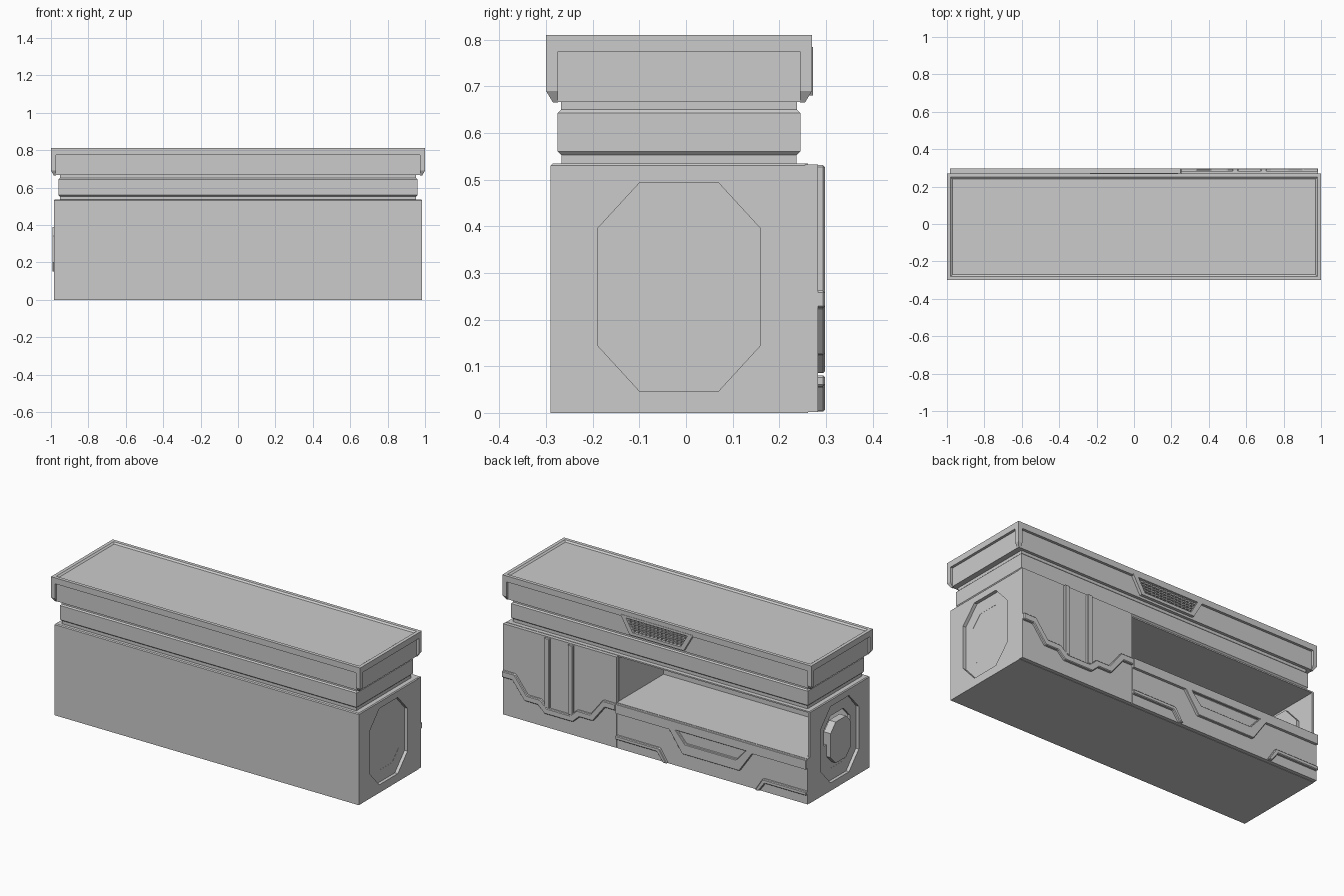
import bpy, bmesh

if "Cube" in bpy.data.objects:
    bpy.data.objects.remove(bpy.data.objects["Cube"])

CY = -0.015   # centre line of the cabinet in y
DX, LX = 0.6175, -0.3675   # centres of the door half and of the low panel half


def finish(name, bm, bevel=0.0):
    bmesh.ops.recalc_face_normals(bm, faces=bm.faces)
    me = bpy.data.meshes.new(name)
    bm.to_mesh(me)
    bm.free()
    ob = bpy.data.objects.new(name, me)
    bpy.context.collection.objects.link(ob)
    if bevel:
        m = ob.modifiers.new("bevel", 'BEVEL')
        m.width, m.segments, m.limit_method = bevel, 1, 'ANGLE'
    return ob


def loft(name, rings, bevel=0.0):
    """Stack of rectangles (x0, x1, y0, y1, z) joined into a solid."""
    bm = bmesh.new()
    loops = [[bm.verts.new(p) for p in ((a, c, z), (b, c, z), (b, d, z), (a, d, z))]
             for a, b, c, d, z in rings]
    for lo, hi in zip(loops, loops[1:]):
        for i in range(4):
            j = (i + 1) % 4
            bm.faces.new((lo[i], lo[j], hi[j], hi[i]))
    bm.faces.new(loops[0])
    bm.faces.new(loops[-1])
    return finish(name, bm, bevel)


def box(name, x0, x1, y0, y1, z0, z1, bevel=0.0):
    return loft(name, [(x0, x1, y0, y1, z0), (x0, x1, y0, y1, z1)], bevel)


def prism(name, pts, a, b, axis='y', bevel=0.0):
    """Outline extruded from a to b along y (points x,z) or x (points y,z)."""
    bm = bmesh.new()
    put = (lambda p, t: (p[0], t, p[1])) if axis == 'y' else (lambda p, t: (t, p[0], p[1]))
    A = [bm.verts.new(put(p, a)) for p in pts]
    B = [bm.verts.new(put(p, b)) for p in pts]
    n = len(pts)
    for i in range(n):
        bm.faces.new((A[i], A[(i + 1) % n], B[(i + 1) % n], B[i]))
    bm.faces.new(A)
    bm.faces.new(B)
    return finish(name, bm, bevel)


def cut(ob, cutter):
    m = ob.modifiers.new("cut", 'BOOLEAN')
    m.operation, m.solver, m.object = 'DIFFERENCE', 'EXACT', cutter
    bpy.context.view_layer.objects.active = ob
    bpy.ops.object.modifier_apply(modifier=m.name)
    bpy.data.objects.remove(cutter)


def octagon(w, h, fw, fh, cz=0.27):
    q = [(fw, h), (w, fh), (w, -fh), (fw, -h), (-fw, -h), (-w, -fh), (-w, fh), (-fw, h)]
    return [(CY + y, cz + z) for y, z in q]


def mirrored(cx, half):
    """Half outline (dx, z) mirrored about x = cx into a full path."""
    return [(cx + d, z) for d, z in half] + [(cx - d, z) for d, z in reversed(half)]


# Cabinet body with shelf opening and stepped octagon recesses in both ends
body = loft("cabinet_body", [(-.985, .985, -.29, .262, 0), (-.985, .985, -.29, .262, .53),
                             (-.98, .98, -.285, .262, .535)])
cut(body, box("shelf_cutter", -.972, .25, -.15, .4, .268, .527))
for s, disc in ((-1, .992), (1, .975)):
    cut(body, prism("recess_cutter", octagon(.175, .223, .085, .125), s * .965, s * 1.1, 'x'))
    # solid wall behind the recess keeps the thin shelf end closed
    ring = prism("end_backing", octagon(.18, .228, .09, .13), s * .93, s * .966, 'x')
    cut(ring, prism("ring_cutter", octagon(.12, .153, .06, .09), s * .95, s * 1.1, 'x'))
    if s < 0:
        cut(ring, box("ring_shelf_cutter", -.95, -.9, -.15, .4, .268, .527))
    prism("end_disc", octagon(.095, .12, .048, .07), s * .949, s * (disc if s < 0 else .958), 'x')

# Stepped neck between body and worktop
loft("neck", [(-x, x, CY - y, CY + y, z) for x, y, z in (
    (.953, .252, .53), (.953, .252, .553), (.96, .26, .56), (.96, .26, .643),
    (.953, .253, .65), (.953, .253, .67))])

# Worktop: recessed core, rim with sunk top, chamfered corner posts
box("worktop_core", -.985, .985, CY - .27, CY + .27, .667, .78)
loft("worktop_rim", [(-1, 1, -.30, .27, .775), (-1, 1, -.30, .27, .81),
                     (-.98, .98, -.28, .25, .81), (-.97, .97, -.27, .24, .802)])
for sx in (-1, 1):
    for sy in (-1, 1):
        def ring(out, z):
            xs = sorted((sx * .974, sx * out))
            ys = sorted((CY + sy * .259, CY + sy * (out - .715)))
            return (*xs, *ys, z)
        loft("corner_post", [ring(.985, .665), ring(1, .69), ring(1, .778)])

# Vent grille at the back of the worktop
frame = prism("vent_frame", mirrored(0, [(.235, .785), (.175, .68)]), .25, .272)
cut(frame, prism("vent_cutter", mirrored(0, [(.198, .772), (.155, .697)]), .256, .3))
for i in range(1, 5):
    z = .697 + i * .015
    w = .155 + (z - .697) * .57
    box("vent_slat", -w, w, .25, .264, z - .002, z + .002)
for i in range(-7, 8):
    x = i * .025
    z0 = max(.697, .697 + (abs(x) - .155) / .57)
    box("vent_bar", x - .002, x + .002, .25, .264, z0, .772)

# Back plates
P, T = .283, .298
box("low_panel", -.985, .248, .255, P, .002, .268)
box("door_panel", .252, .985, .255, P, .002, .533)

# Low panel band with dropped centre and trapezoid recess
band = prism("low_band", mirrored(LX, [(.6175, .266), (.6175, .21), (.27, .21), (.185, .088)])[:],
             .27, T)
cut(band, prism("band_cutter", mirrored(LX, [(.225, .215), (.165, .148)]), P + .001, .4))
m = band.modifiers.new("bevel", 'BEVEL')
m.width, m.segments, m.limit_method = .004, 1, 'ANGLE'

# Low corner trims
for s in (-1, 1):
    pts = [(.6175, .08), (.335, .08), (.285, .003), (.31, .003), (.35, .057), (.6175, .057)]
    prism("low_trim", [(LX + s * d, z) for d, z in pts], .27, T, bevel=.004)

# Door zigzag band
top = [(.3675, .262), (.285, .262), (.205, .16), (.118, .16), (.075, .12)]
low = [(.3675, .225), (.30, .225), (.222, .125), (.135, .125), (.092, .085)]
prism("door_band", mirrored(DX, top) + list(reversed(mirrored(DX, low))), .27, T, bevel=.004)

# Door vertical strips
for s in (-1, 1):
    a, b = sorted((DX + s * .06, DX + s * .092))
    box("door_strip", a, b, .27, T, .12, .531, .004)
